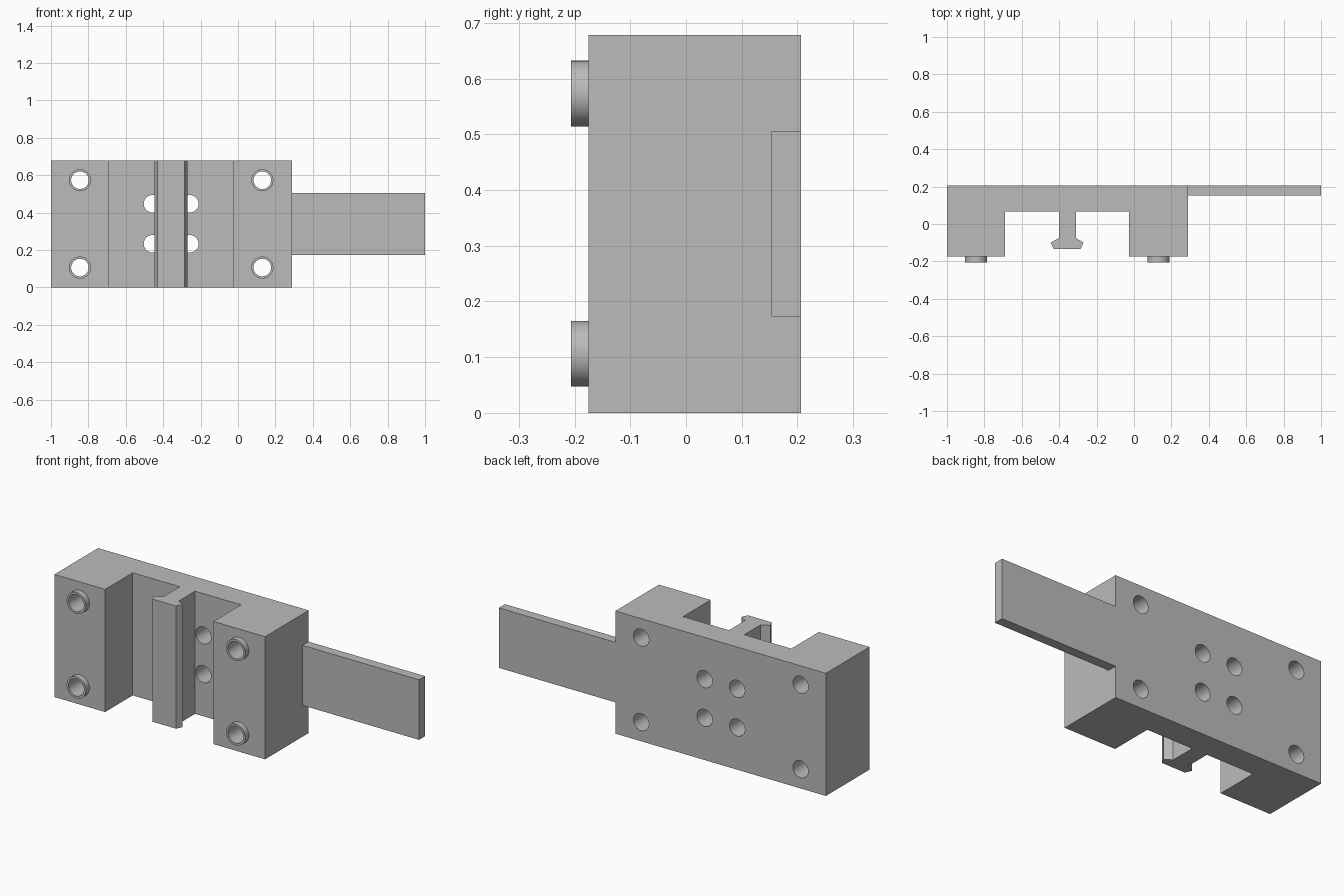
import bpy, bmesh, math
from mathutils import Matrix, Vector

old = bpy.data.objects.get("Cube")
if old:
    bpy.data.objects.remove(old, do_unlink=True)

HEIGHT, BACK, FRONT = 0.678, 0.206, -0.175
BOSS_FRONT, HOLE_R, BOSS_R = -0.206, 0.047, 0.059

grey = bpy.data.materials.new("plain grey")
grey.use_nodes = True
colour = (0.5, 0.5, 0.5, 1)
grey.diffuse_color = colour
grey.node_tree.nodes["Principled BSDF"].inputs["Base Color"].default_value = colour


def make_object(name, bm):
    bmesh.ops.recalc_face_normals(bm, faces=bm.faces[:])
    mesh = bpy.data.meshes.new(name)
    bm.to_mesh(mesh)
    bm.free()
    mesh.materials.append(grey)
    obj = bpy.data.objects.new(name, mesh)
    bpy.context.collection.objects.link(obj)
    return obj


def extrude_profile(name, points, z0, z1):
    bm = bmesh.new()
    face = bm.faces.new([bm.verts.new((x, y, z0)) for x, y in points])
    top = bmesh.ops.extrude_face_region(bm, geom=[face])["geom"]
    verts = [v for v in top if isinstance(v, bmesh.types.BMVert)]
    bmesh.ops.translate(bm, verts=verts, vec=(0, 0, z1 - z0))
    return make_object(name, bm)


def cylinders(name, centres, radius, y0, y1):
    bm = bmesh.new()
    for x, z in centres:
        place = Matrix.Translation(Vector((x, (y0 + y1) / 2, z))) @ Matrix.Rotation(math.pi / 2, 4, "X")
        bmesh.ops.create_cone(bm, cap_ends=True, segments=48, radius1=radius,
                              radius2=radius, depth=y1 - y0, matrix=place)
    return make_object(name, bm)


def cut_and_smooth(obj, cutter):
    mod = obj.modifiers.new("holes", "BOOLEAN")
    mod.operation, mod.solver, mod.object = "DIFFERENCE", "EXACT", cutter
    bpy.ops.object.select_all(action="DESELECT")
    bpy.context.view_layer.objects.active = obj
    obj.select_set(True)
    bpy.ops.object.modifier_apply(modifier=mod.name)
    bpy.ops.object.shade_smooth_by_angle(angle=math.radians(30))


# Channel body with a T-shaped rail between two side blocks
floor = 0.066
body = extrude_profile("channel_body", [
    (-1, BACK), (-1, FRONT), (-0.69, FRONT), (-0.69, floor),
    (-0.402, floor), (-0.402, -0.076), (-0.446, -0.1), (-0.43, -0.133),
    (-0.286, -0.133), (-0.27, -0.1), (-0.309, -0.076), (-0.309, floor),
    (-0.028, floor), (-0.028, FRONT), (0.288, FRONT), (0.288, BACK)], 0, HEIGHT)

# Flat side arm flush with the back
extrude_profile("side_arm", [(0.288, 0.153), (1, 0.153), (1, BACK), (0.288, BACK)], 0.173, 0.505)

# Raised bosses on the side blocks
corners = [(x, z) for x in (-0.845, 0.13) for z in (0.106, 0.573)]
inner = [(x, z) for x in (-0.457, -0.258) for z in (0.233, 0.447)]
bosses = cylinders("mounting_bosses", corners, BOSS_R, BOSS_FRONT, FRONT)

# Through holes: corner bores and the four channel-floor holes
bores = cylinders("bore_cutter", corners, HOLE_R, -0.3, 0.3)
floor_holes = cylinders("floor_hole_cutter", inner, HOLE_R, 0.0, 0.3)
# The floor holes start in open space beside the rail, so trim the rail overlap away
stem = extrude_profile("rail_guard", [(-0.402, -0.1), (-0.309, -0.1), (-0.309, floor), (-0.402, floor)], 0, HEIGHT)
cut_and_smooth(floor_holes, stem)

cut_and_smooth(body, bores)
cut_and_smooth(bosses, bores)
cut_and_smooth(body, floor_holes)

for helper in (bores, floor_holes, stem):
    bpy.data.objects.remove(helper, do_unlink=True)
